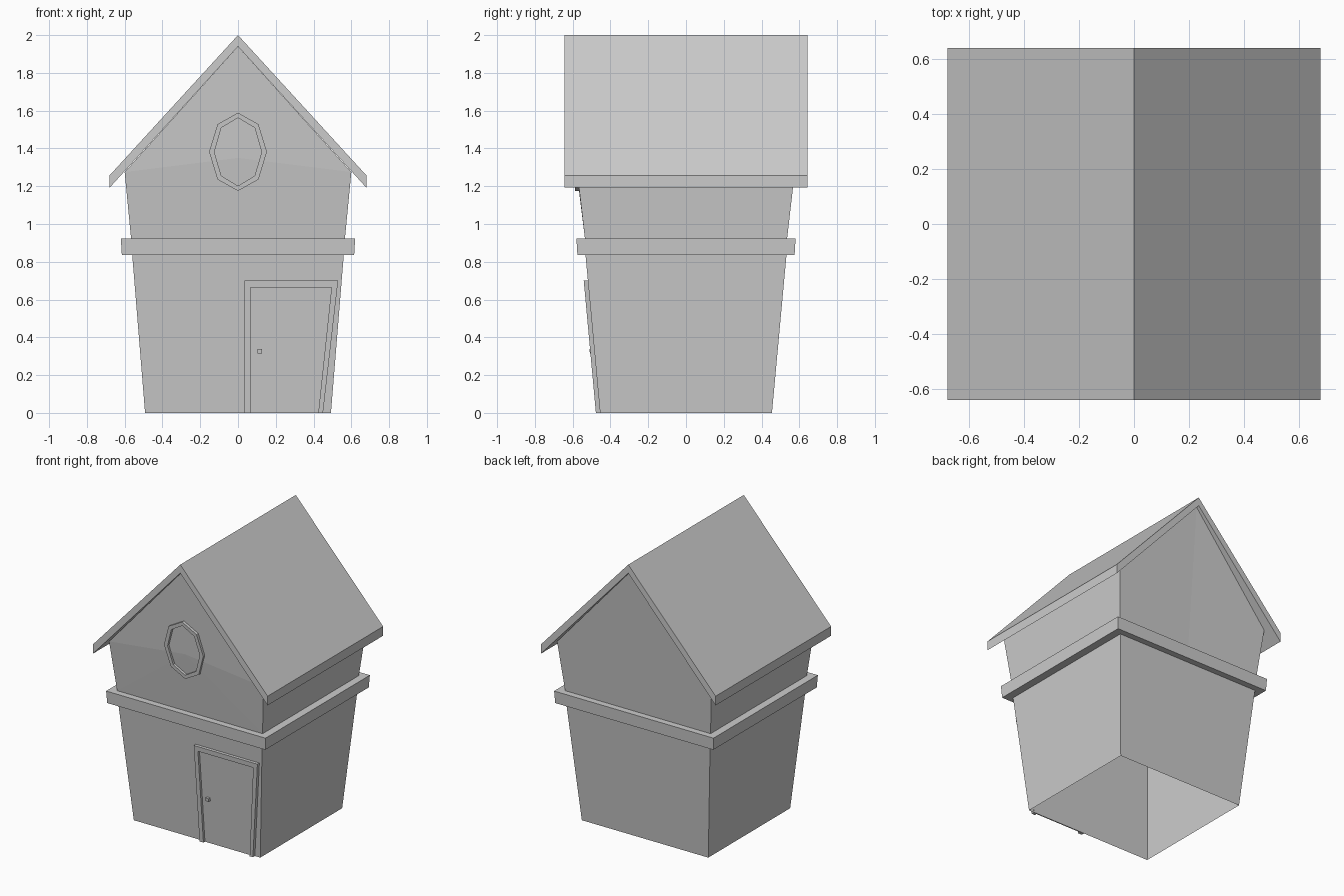
import bpy
from math import sin, cos, pi

if "Cube" in bpy.data.objects:
    bpy.data.objects.remove(bpy.data.objects["Cube"])


def add(name, verts, faces):
    me = bpy.data.meshes.new(name)
    me.from_pydata(verts, [], faces)
    me.validate()
    ob = bpy.data.objects.new(name, me)
    bpy.context.collection.objects.link(ob)
    return ob


def prism(name, outline, front, back):
    """Extrude an (x, z) outline between two depth functions y(z)."""
    n = len(outline)
    verts = [(x, f(z), z) for f in (front, back) for x, z in outline]
    faces = [tuple(range(n)), tuple(reversed(range(n, 2 * n)))]
    faces += [(i, i + n, (i + 1) % n + n, (i + 1) % n) for i in range(n)]
    return add(name, verts, faces)


# Flared walls with the belt ledge, open underneath: (half x, half y, z)
levels = [(.492, .455, 0), (.56, .532, .837), (.615, .575, .837),
          (.62, .58, .922), (.566, .535, .922), (.6, .576, 1.275)]
verts = [(sx * x, sy * y, z) for x, y, z in levels
         for sx, sy in ((-1, -1), (1, -1), (1, 1), (-1, 1))]
faces = []
for k in range(len(levels) - 1):
    for i in range(4):
        j = (i + 1) % 4
        # the upper front and back are gables, added below
        if k == 4 and i in (0, 2):
            continue
        faces.append((4 * k + i, 4 * k + j, 4 * k + 4 + j, 4 * k + 4 + i))

# Gables: front fans around a centre point, back splits down the middle
verts += [(0, -.588, 1.35), (0, -.62, 1.94), (0, .535, .922), (0, .62, 1.94)]
rim = [16, 17, 21, 25, 20]
faces += [(rim[i], rim[(i + 1) % 5], 24) for i in range(5)]
faces += [(18, 26, 27, 22), (26, 19, 23, 27)]
add("walls", verts, faces)

# Pitched roof
prism("roof", [(0, 2), (-.68, 1.257), (-.68, 1.192), (0, 1.94),
               (.68, 1.192), (.68, 1.257)],
      lambda z: -.642, lambda z: .642)


# Door parts follow the lean of the lower front wall
def wall(proud):
    return lambda z: -(.455 + .092 * z + proud)


prism("door_frame", [(.035, 0), (.065, 0), (.065, .665), (.495, .665),
                     (.425, 0), (.45, 0), (.53, .7), (.035, .7)],
      wall(.022), wall(-.002))
prism("door", [(.065, 0), (.425, 0), (.495, .665), (.065, .665)],
      wall(.005), wall(-.002))
prism("door_knob", [(.103, .315), (.127, .315), (.127, .337), (.103, .337)],
      wall(.025), wall(0))

# Octagonal window ring on the front gable
verts = []
for rx, rz, proud in ((.153, .207, -.006), (.153, .207, .02),
                      (.125, .18, .02), (.125, .18, -.006)):
    for i in range(8):
        a = i * pi / 4
        z = 1.382 + rz * cos(a)
        verts.append((rx * sin(a), -(.468 + .084 * z + proud), z))
faces = [(8 * k + i, 8 * k + (i + 1) % 8, 8 * k + 8 + (i + 1) % 8, 8 * k + 8 + i)
         for k in range(3) for i in range(8)]
add("window_frame", verts, faces)
